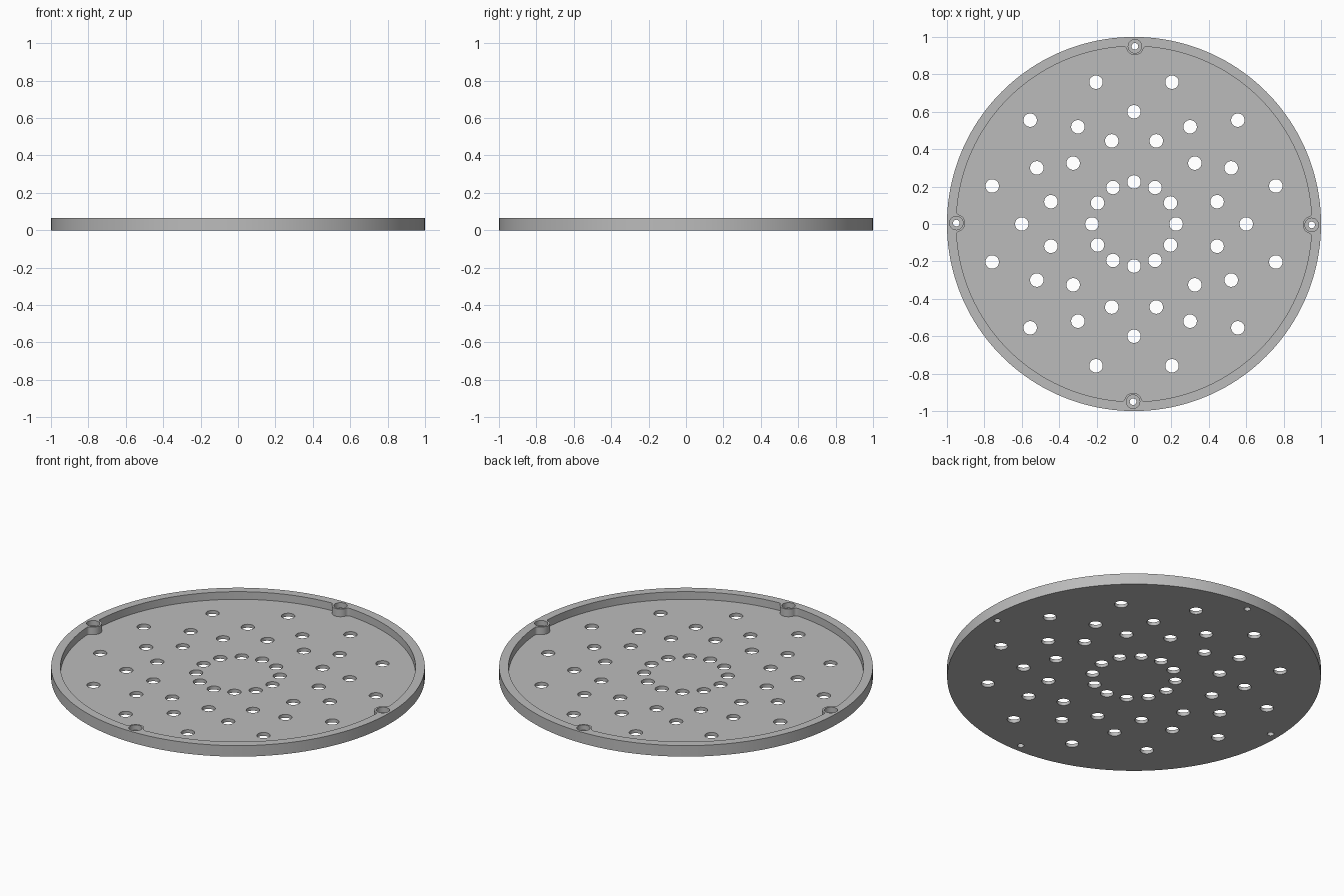
import bpy, bmesh
from math import sin, cos, acos, atan2, pi, radians, hypot

cube = bpy.data.objects.get("Cube")
if cube:
    bpy.data.objects.remove(cube, do_unlink=True)

HEIGHT, FLOOR, LEDGE = 0.065, 0.02, 0.035
WALL = 0.95            # inner wall radius, also the boss centre radius
BOSS, FILLET = 0.047, 0.018
TURN = radians(-0.3)   # slight turn of the four bosses

grey = bpy.data.materials.new("plain grey")
grey.use_nodes = True
colour = (0.5, 0.5, 0.5, 1)
grey.diffuse_color = colour
grey.node_tree.nodes["Principled BSDF"].inputs["Base Color"].default_value = colour


def arc(cx, cy, r, start, end, steps):
    return [(cx + r * cos(start + (end - start) * i / steps),
             cy + r * sin(start + (end - start) * i / steps)) for i in range(steps + 1)]


def circle(cx, cy, r, steps):
    return arc(cx, cy, r, 0, 2 * pi, steps)[:-1]


def add_prism(bm, outline, z0, z1):
    low = [bm.verts.new((x, y, z0)) for x, y in outline]
    high = [bm.verts.new((x, y, z1)) for x, y in outline]
    bm.faces.new(low[::-1])
    bm.faces.new(high)
    for i in range(len(low)):
        j = (i + 1) % len(low)
        bm.faces.new((low[i], low[j], high[j], high[i]))


def make(name, prisms):
    bm = bmesh.new()
    for outline, z0, z1 in prisms:
        add_prism(bm, outline, z0, z1)
    mesh = bpy.data.meshes.new(name)
    bm.to_mesh(mesh)
    bm.free()
    ob = bpy.data.objects.new(name, mesh)
    bpy.context.collection.objects.link(ob)
    mesh.materials.append(grey)
    return ob


def pocket_outline():
    # half of one quarter: boss arc, fillet arc, wall arc; then mirror and repeat
    d = WALL - FILLET
    a = acos((d * d + WALL ** 2 - (BOSS + FILLET) ** 2) / (2 * d * WALL))
    fx, fy = d * cos(a), d * sin(a)
    to_fillet = atan2(fy, fx - WALL)
    half = arc(WALL, 0, BOSS, pi, to_fillet, 12)
    half += arc(fx, fy, FILLET, to_fillet - pi, a, 8)[1:] if to_fillet - pi < a else []
    half += arc(0, 0, WALL, a, pi / 4, 20)[1:]
    quarter = [(x, -y) for x, y in half[:0:-1]] + half[:-1]
    return [(x * cos(t) - y * sin(t), x * sin(t) + y * cos(t))
            for t in (TURN + k * pi / 2 for k in range(4)) for x, y in quarter]


# Dished cover
cover = make("perforated_cover", [(circle(0, 0, 1, 160), 0, HEIGHT)])
pocket = make("pocket_cutter", [(pocket_outline(), FLOOR, HEIGHT + 0.1)])

# Four rings of drain holes, twelve in each
holes = []
for radius, shift in ((0.225, 0), (0.46, 15), (0.6, 0), (0.785, 15)):
    for k in range(12):
        t = radians(shift + 30 * k)
        holes.append((circle(radius * cos(t), radius * sin(t), 0.036, 32), -0.1, 0.2))

# Screw holes and their counterbores
bores = []
for k in range(4):
    t = TURN + k * pi / 2
    x, y = WALL * cos(t), WALL * sin(t)
    holes.append((circle(x, y, 0.018, 24), -0.1, 0.2))
    bores.append((circle(x, y, 0.036, 32), LEDGE, 0.2))
cutters = [pocket, make("hole_cutter", holes), make("counterbore_cutter", bores)]

for cutter in cutters:
    cutter.hide_render = True
    mod = cover.modifiers.new(cutter.name, "BOOLEAN")
    mod.operation = "DIFFERENCE"
    mod.solver = "EXACT"
    mod.object = cutter

bpy.ops.object.select_all(action="DESELECT")
cover.select_set(True)
bpy.context.view_layer.objects.active = cover
for cutter in cutters:
    bpy.ops.object.modifier_apply(modifier=cutter.name)
    bpy.data.objects.remove(cutter, do_unlink=True)
bpy.ops.object.shade_smooth_by_angle(angle=radians(30))
